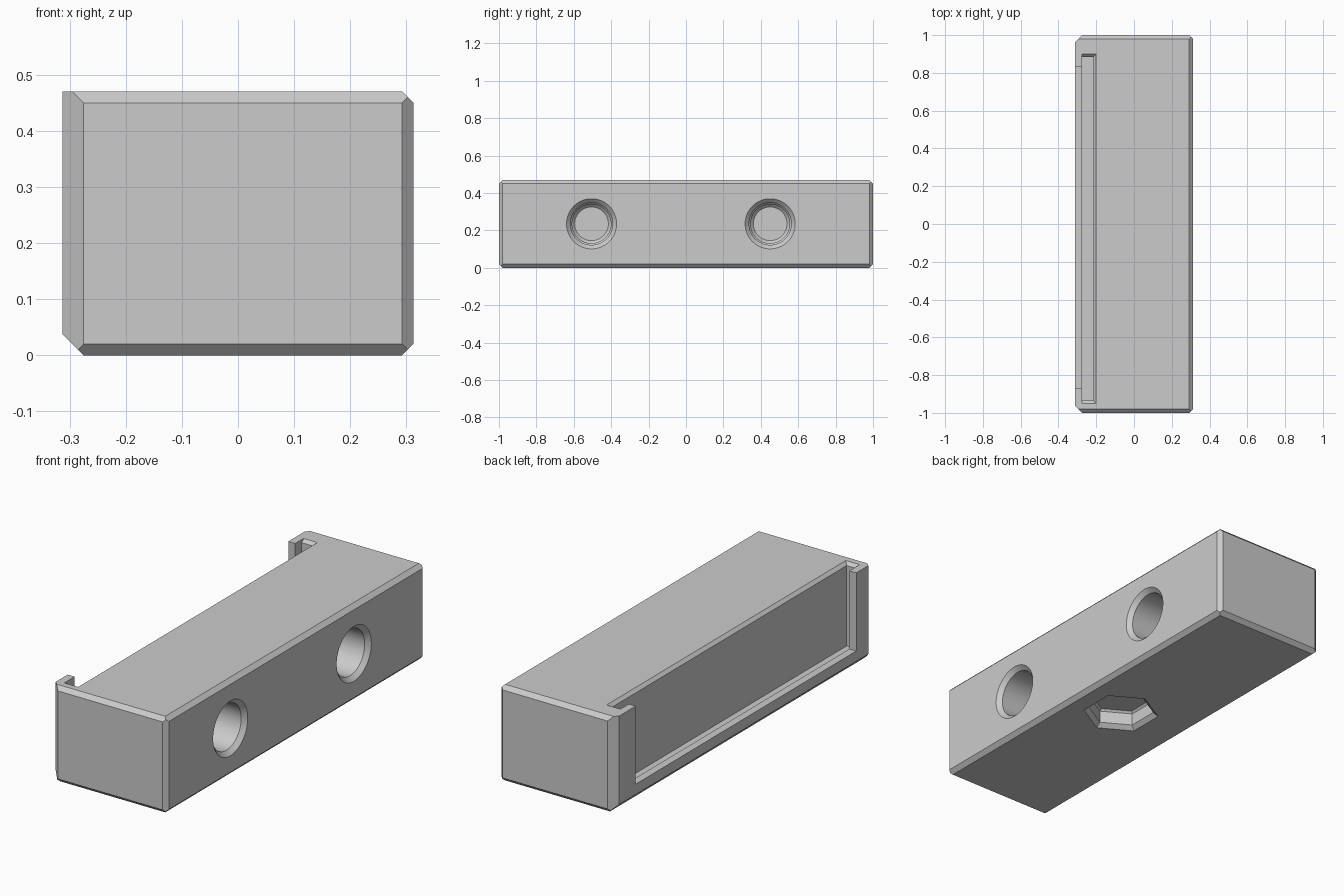
import bpy, bmesh, math
from mathutils import Matrix, Vector

default = bpy.data.objects.get("Cube")
if default:
    bpy.data.objects.remove(default, do_unlink=True)

HX, HY, H = 0.3125, 1.0, 0.47   # half width, half length, height

grey = bpy.data.materials.new("plain_grey")
grey.use_nodes = True
grey.diffuse_color = (0.6, 0.6, 0.6, 1)
grey.node_tree.nodes["Principled BSDF"].inputs["Base Color"].default_value = (0.6, 0.6, 0.6, 1)


def make_object(name, bm):
    bmesh.ops.recalc_face_normals(bm, faces=bm.faces[:])
    mesh = bpy.data.meshes.new(name)
    bm.to_mesh(mesh)
    bm.free()
    mesh.materials.append(grey)
    obj = bpy.data.objects.new(name, mesh)
    bpy.context.collection.objects.link(obj)
    return obj


def box(lo, hi):
    bm = bmesh.new()
    bmesh.ops.create_cube(bm, size=1)
    for v in bm.verts:
        v.co = Vector([lo[i] if v.co[i] < 0 else hi[i] for i in range(3)])
    return bm


def chamfer(bm, direction, size):
    """Slice off the edge lying in the given diagonal direction."""
    n = Vector(direction)
    far = max(v.dot(n) for v in BOX_CORNERS)
    point = n * (far - size) / n.length_squared
    bmesh.ops.bisect_plane(bm, geom=bm.verts[:] + bm.edges[:] + bm.faces[:],
                           plane_co=point, plane_no=n, clear_outer=True)
    bmesh.ops.holes_fill(bm, edges=[e for e in bm.edges if e.is_boundary])


def drill(name, sections, sides, matrix, spin=0.0):
    """Stack of polygon rings, given as (radius, depth), drilled along local z."""
    bm = bmesh.new()
    rings = []
    for radius, depth in sections:
        angles = [spin + math.tau * k / sides for k in range(sides)]
        rings.append([bm.verts.new((radius * math.cos(a), radius * math.sin(a), depth))
                      for a in angles])
    for a, b in zip(rings, rings[1:]):
        for k in range(sides):
            j = (k + 1) % sides
            bm.faces.new((a[k], a[j], b[j], b[k]))
    bm.faces.new(rings[0])
    bm.faces.new(rings[-1])
    bm.transform(matrix)
    return make_object(name, bm)


# Body block: wide chamfers around the slotted side, narrow ones elsewhere
body_bm = box((-HX, -HY, 0), (HX, HY, H))
BOX_CORNERS = [v.co.copy() for v in body_bm.verts]
for s in (-1, 1):
    chamfer(body_bm, (-1, s, 0), 0.0375)
    chamfer(body_bm, (1, s, 0), 0.02)
    chamfer(body_bm, (1, 0, s), 0.02)
    for t in (-1, 1):
        chamfer(body_bm, (0, s, t), 0.02)
chamfer(body_bm, (-1, 0, -1), 0.0375)
body = make_object("body_block", body_bm)

cutters = []

# Slide-in slot, open at the top
x0, x1, y0, y1 = -0.275, -0.215, -0.935, 0.885
cutters.append(make_object("slot_cutter", box((x0, y0, 0.062), (x1, y1, 0.6))))

# Sloped lead-in around the slot mouth
mouth = box((x0, y0, H - 0.015), (x1, y1, H + 0.01))
for v in mouth.verts:
    if v.co.z > H:
        v.co.y += 0.025 if v.co.y > 0 else -0.025
        if v.co.x > x0 + 0.01:
            v.co.x += 0.025
cutters.append(make_object("slot_mouth_cutter", mouth))

# Window through the outer wall of the slot
cutters.append(make_object("window_cutter", box((-0.4, -0.87, 0.088), (-0.25, 0.835, 0.6))))

# Two round holes with countersunk rims
hole = [(0.154, -0.02), (0.134, 0), (0.113, 0.021), (0.113, 0.24), (0.104, 0.25),
        (0.104, 0.27), (0.09, 0.284)]
for y in (-0.505, 0.45):
    place = Matrix.Translation((HX, y, 0.235)) @ Matrix.Rotation(-math.pi / 2, 4, 'Y')
    cutters.append(drill("hole_cutter", hole, 64, place))

# Six-sided pocket in the underside
pocket = [(0.2, -0.02), (0.177, 0), (0.154, 0.02), (0.154, 0.08), (0.144, 0.09)]
cutters.append(drill("pocket_cutter", pocket, 6, Matrix.Translation((0.057, -0.0275, 0)),
                     math.pi / 2))

# Cut everything out of the block
bpy.context.view_layer.objects.active = body
for c in cutters:
    c.hide_render = True
    mod = body.modifiers.new(c.name, 'BOOLEAN')
    mod.operation = 'DIFFERENCE'
    mod.solver = 'EXACT'
    mod.object = c
    bpy.ops.object.modifier_apply(modifier=mod.name)
    bpy.data.objects.remove(c, do_unlink=True)

for o in bpy.context.selected_objects:
    o.select_set(False)
body.select_set(True)
bpy.ops.object.shade_smooth_by_angle(angle=math.radians(20))
